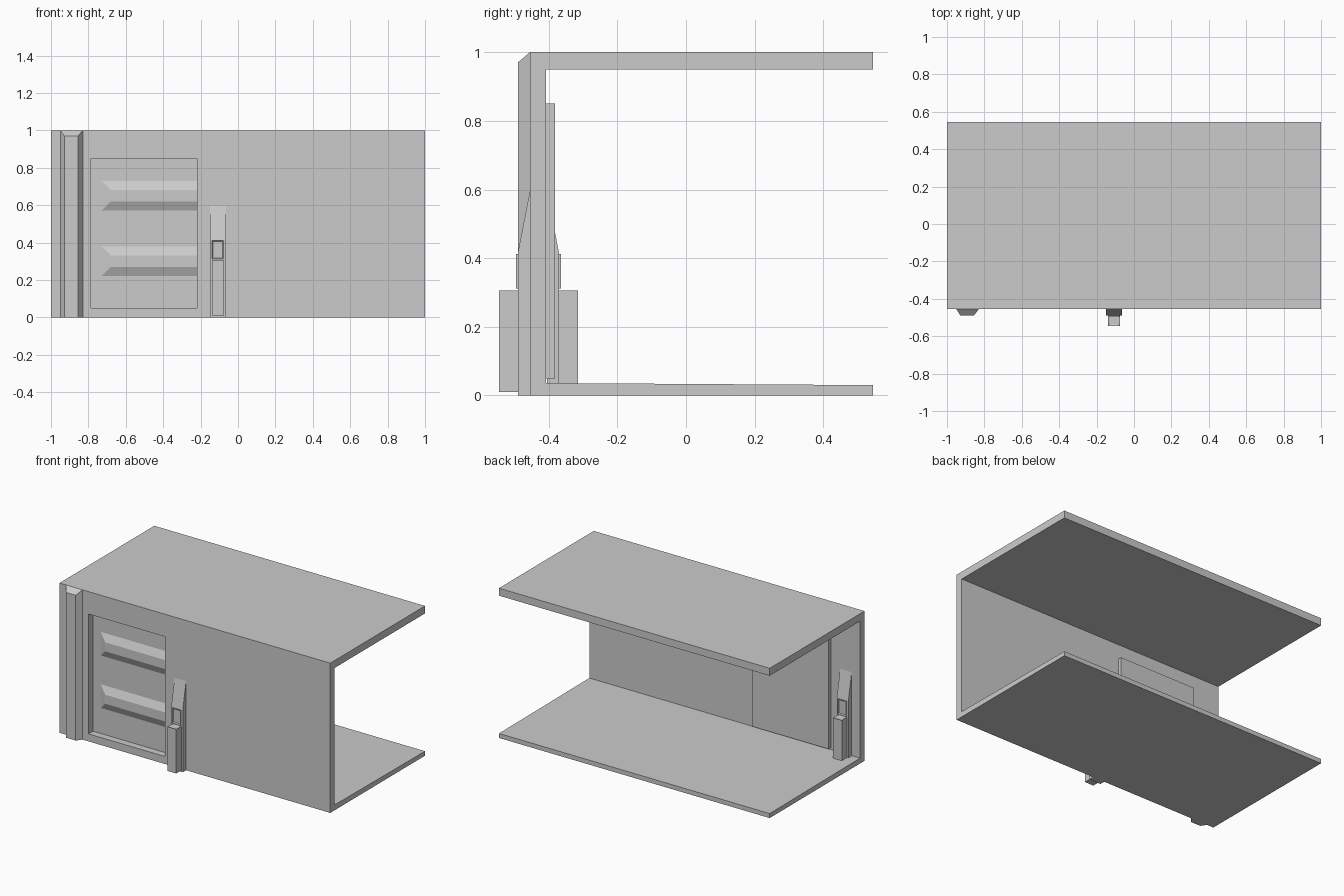
import bpy, bmesh
from mathutils import Matrix, Vector

if "Cube" in bpy.data.objects:
    bpy.data.objects.remove(bpy.data.objects["Cube"])


def finish(name, bm):
    bmesh.ops.recalc_face_normals(bm, faces=bm.faces[:])
    me = bpy.data.meshes.new(name)
    bm.to_mesh(me)
    bm.free()
    ob = bpy.data.objects.new(name, me)
    bpy.context.collection.objects.link(ob)
    return ob


def extrude_x(name, profile, x0, x1):
    """Extrude a (y, z) profile along x."""
    bm = bmesh.new()
    f = bm.faces.new([bm.verts.new((x0, y, z)) for y, z in profile])
    r = bmesh.ops.extrude_face_region(bm, geom=[f])
    bmesh.ops.translate(bm, vec=(x1 - x0, 0, 0),
                        verts=[v for v in r['geom'] if isinstance(v, bmesh.types.BMVert)])
    return finish(name, bm)


def box(name, x0, x1, y0, y1, z0, z1, inset_dir=None, inset=0, depth=0):
    """Box, optionally with one face inset and pushed inwards."""
    bm = bmesh.new()
    bmesh.ops.create_cube(bm, size=1)
    for v in bm.verts:
        v.co = ((x0, x1)[v.co.x > 0], (y0, y1)[v.co.y > 0], (z0, z1)[v.co.z > 0])
    if inset_dir:
        d = Vector(inset_dir)
        bm.normal_update()
        f = max(bm.faces, key=lambda f: f.normal.dot(d))
        bmesh.ops.inset_region(bm, faces=[f], thickness=inset)
        bmesh.ops.translate(bm, vec=-d * depth, verts=f.verts[:])
    return finish(name, bm)


def raised(name, base, top, yb, yt):
    """Tapered slab on the wall: base and top are (x0, x1, z0, z1) rectangles."""
    bm = bmesh.new()
    loops = []
    for (x0, x1, z0, z1), y in ((base, yb), (top, yt)):
        loops.append([bm.verts.new(c) for c in
                      ((x0, y, z0), (x1, y, z0), (x1, y, z1), (x0, y, z1))])
    for l in loops:
        bm.faces.new(l)
    a, b = loops
    for i in range(4):
        j = (i + 1) % 4
        bm.faces.new((a[i], a[j], b[j], b[i]))
    return finish(name, bm)


# C-shaped shell: front wall, roof and floor
OUT, INN, BACK = -0.455, -0.408, 0.545
shell = extrude_x("wall_shell", [(OUT, 0), (BACK, 0), (BACK, 0.03), (INN, 0.036),
                                 (INN, 0.95), (BACK, 0.95), (BACK, 1), (OUT, 1)], -1, 1)

# doorway cut through the wall
cutter = box("doorway_cutter", -0.785, -0.22, -0.6, -0.3, 0.05, 0.85)
cutter.hide_render = True
cutter.hide_set(True)
mod = shell.modifiers.new("doorway", 'BOOLEAN')
mod.object = cutter
mod.operation = 'DIFFERENCE'
mod.solver = 'EXACT'

# sliding door with two raised ribs
box("door_panel", -0.785, -0.22, INN, -0.381, 0.05, 0.85)
for i, z in enumerate((0.30, 0.65)):
    raised(f"door_rib_{i}", (-0.73, -0.10, z - 0.08, z + 0.08),
           (-0.68, -0.10, z - 0.03, z + 0.03), INN + 0.0005, -0.43)

# chamfered pillar beside the door
raised("wall_pillar", (-0.95, -0.83, 0, 1), (-0.928, -0.856, 0, 0.97), OUT, -0.49)

# door control outside, and the same turned round inside
turn = (Matrix.Translation((-0.5025, -0.43, 0)) @ Matrix.Rotation(3.14159265, 4, 'Z')
        @ Matrix.Translation((0.5025, 0.43, 0)))
for side in ("outer", "inner"):
    parts = [
        extrude_x(side + "_control_plate",
                  [(OUT, 0), (OUT, 0.595), (-0.49, 0.415), (-0.49, 0)], -0.15, -0.065),
        box(side + "_control_screen", -0.138, -0.077, -0.496, -0.489, 0.312, 0.412,
            (0, -1, 0), 0.008, 0.006),
        box(side + "_control_box", -0.14, -0.075, -0.545, -0.489, 0.01, 0.305,
            (0, 0, 1), 0.012, 0.004),
    ]
    if side == "inner":
        for p in parts:
            p.data.transform(turn)
